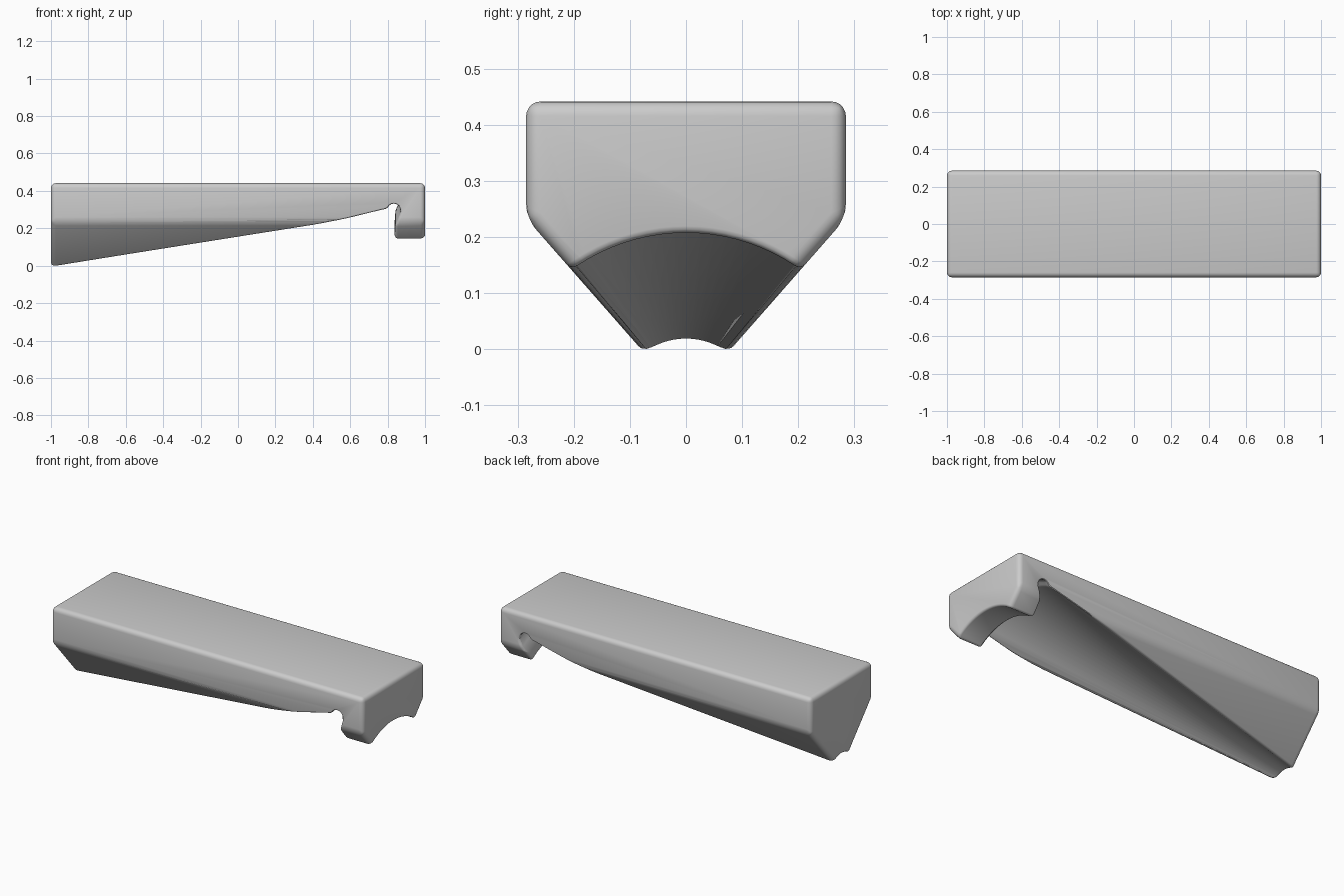
import bpy, bmesh, math
from mathutils import Matrix

cube = bpy.data.objects.get("Cube")
if cube:
    bpy.data.objects.remove(cube, do_unlink=True)

grey = bpy.data.materials.new("plain grey")
grey.use_nodes = True
colour = (0.6, 0.6, 0.6, 1)
grey.diffuse_color = colour
grey.node_tree.nodes["Principled BSDF"].inputs["Base Color"].default_value = colour


def make_object(name, bm):
    bmesh.ops.recalc_face_normals(bm, faces=bm.faces)
    mesh = bpy.data.meshes.new(name)
    bm.to_mesh(mesh)
    bm.free()
    mesh.materials.append(grey)
    obj = bpy.data.objects.new(name, mesh)
    bpy.context.collection.objects.link(obj)
    return obj


def loft(rings):
    bm = bmesh.new()
    rows = [[bm.verts.new(p) for p in ring] for ring in rings]
    for a, b in zip(rows, rows[1:]):
        for i in range(len(a)):
            j = (i + 1) % len(a)
            bm.faces.new((a[i], a[j], b[j], b[i]))
    bm.faces.new(rows[0])
    bm.faces.new(rows[-1])
    return bm


# Block with a straight upper half, tapering sides and rounded edges
half = [(0.285, 0.447), (0.285, 0.239), (0.049, -0.03)]
outline = half + [(-y, z) for y, z in reversed(half)]
bm = loft([[(x, y, z) for y, z in outline] for x in (-1, 1)])
rounded = [e for e in bm.edges if max(v.co.z for v in e.verts) > 0]
bmesh.ops.bevel(bm, geom=rounded, offset=0.026, offset_type='OFFSET',
                segments=5, profile=0.5, affect='EDGES', clamp_overlap=True)
block = make_object("wedge_block", bm)

# Flared hollow, round groove and lip arch as stations: x, radius, axis height
stations = [(-1.1, 0.097, -0.095), (0.79, 0.5715, -0.19)]
for k in range(9):
    a = math.radians(150 - k * 20)
    stations.append((0.833 + 0.036 * math.cos(a), 0.56 + 0.036 * math.sin(a), -0.19))
stations += [(0.855, 0.515, -0.185), (0.842, 0.47, -0.17), (0.838, 0.40, -0.15),
             (0.838, 0.365, -0.136), (0.842, 0.355, -0.136),
             (0.85, 0.349, -0.136), (1.1, 0.349, -0.136)]
SIDES = 96
hollow = make_object("hollow_cutter", loft([
    [(x, r * math.sin(i * math.tau / SIDES), c + r * math.cos(i * math.tau / SIDES))
     for i in range(SIDES)] for x, r, c in stations]))
hollow.hide_render = True
hollow.hide_viewport = True

cut = block.modifiers.new("hollow", 'BOOLEAN')
cut.operation = 'DIFFERENCE'
cut.solver = 'EXACT'
cut.object = hollow

# Soften the edges left by the hollow
soft = block.modifiers.new("soft_edges", 'BEVEL')
soft.width = 0.012
soft.segments = 3
soft.limit_method = 'ANGLE'
soft.angle_limit = math.radians(40)
soft.use_clamp_overlap = False

# Bake the modifiers and stand the block on the ground
graph = bpy.context.evaluated_depsgraph_get()
mesh = bpy.data.meshes.new_from_object(block.evaluated_get(graph))
block.modifiers.clear()
block.data = mesh
bpy.data.objects.remove(hollow, do_unlink=True)
mesh.transform(Matrix.Translation((0, 0, -min(v.co.z for v in mesh.vertices))))

bpy.ops.object.select_all(action='DESELECT')
block.select_set(True)
bpy.context.view_layer.objects.active = block
bpy.ops.object.shade_smooth_by_angle(angle=math.radians(35))
